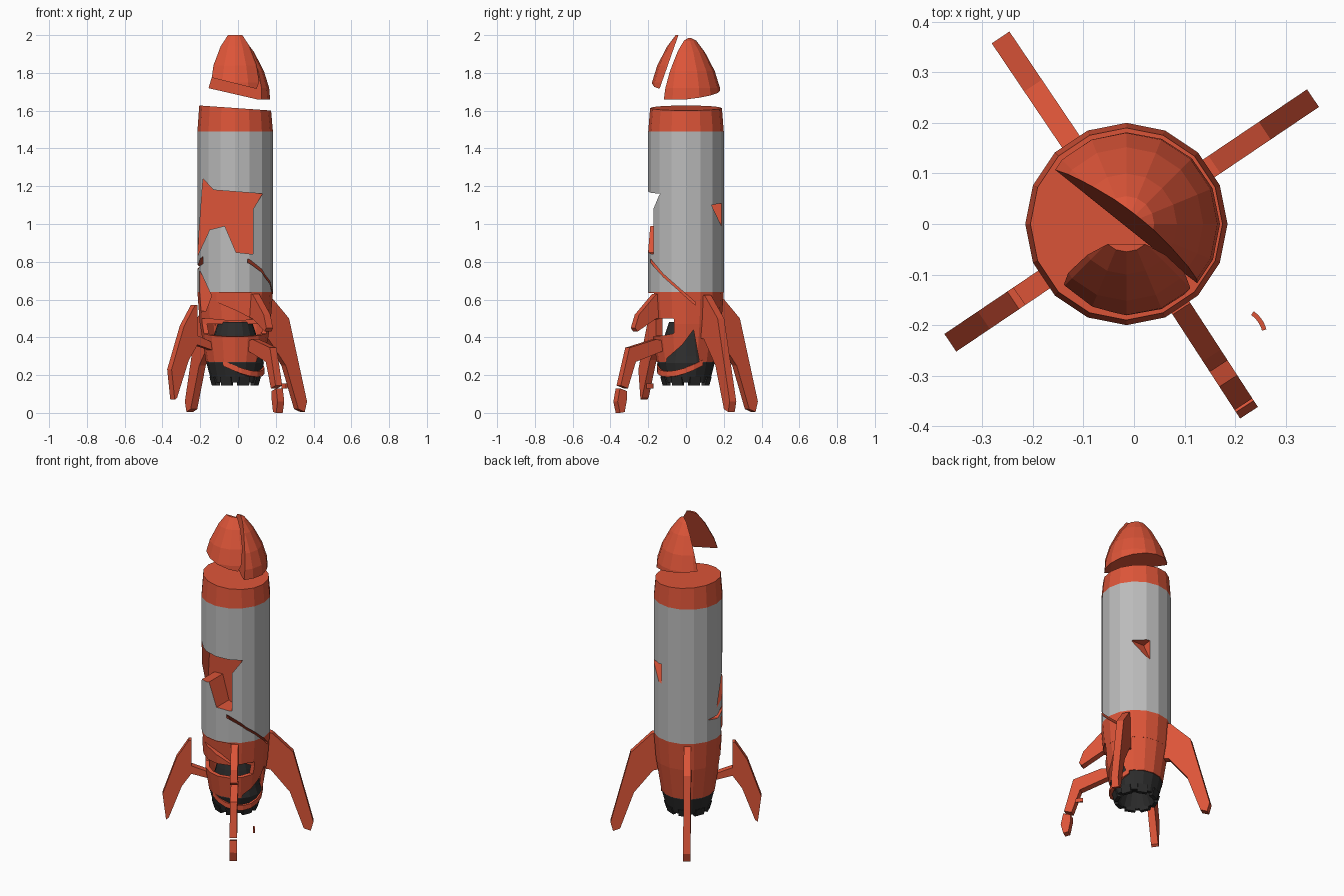
import bpy, bmesh, math
from mathutils import Vector

if "Cube" in bpy.data.objects:
    bpy.data.objects.remove(bpy.data.objects["Cube"])

CX = -0.015
SIDES = 16


def material(name, colour):
    m = bpy.data.materials.new(name)
    m.diffuse_color = (*colour, 1)
    m.use_nodes = True
    m.node_tree.nodes["Principled BSDF"].inputs["Base Color"].default_value = m.diffuse_color
    return m


MATS = [material("grey", (0.5, 0.5, 0.5)),
        material("orange", (0.72, 0.09, 0.04)),
        material("black", (0.025, 0.025, 0.025))]
GREY, ORANGE, BLACK = 0, 1, 2


def finish(name, bm):
    bmesh.ops.recalc_face_normals(bm, faces=bm.faces[:])
    me = bpy.data.meshes.new(name)
    bm.to_mesh(me)
    bm.free()
    for m in MATS:
        me.materials.append(m)
    ob = bpy.data.objects.new(name, me)
    bpy.context.collection.objects.link(ob)
    return ob


def lathe(profile, mats, closed=False):
    """Spin an (r, z) profile; mats gives the material of each band."""
    bm = bmesh.new()
    rings = []
    for r, z in profile:
        if r == 0:
            rings.append([bm.verts.new((CX, 0, z))] * SIDES)
        else:
            rings.append([bm.verts.new((CX + r * math.cos(i * math.tau / SIDES),
                                        r * math.sin(i * math.tau / SIDES), z))
                          for i in range(SIDES)])
    n = len(rings)
    for k in range(n if closed else n - 1):
        a, b = rings[k], rings[(k + 1) % n]
        for i in range(SIDES):
            j = (i + 1) % SIDES
            f = bm.faces.new(list(dict.fromkeys([a[i], a[j], b[j], b[i]])))
            f.material_index = mats[k % len(mats)]
    return bm


def prism(name, place, pts, mat=ORANGE):
    """Solid between two copies of an outline; place(u, v, side) gives the point."""
    bm = bmesh.new()
    a, b = [[bm.verts.new(place(u, v, s)) for u, v in pts] for s in (0, 1)]
    bm.faces.new(a)
    bm.faces.new(b[::-1])
    for i in range(len(pts)):
        j = (i + 1) % len(pts)
        bm.faces.new((a[i], a[j], b[j], b[i]))
    for f in bm.faces:
        f.material_index = mat
    return finish(name, bm)


def cut(ob, cutter):
    cutter.hide_render = True
    mod = ob.modifiers.new("break", 'BOOLEAN')
    mod.operation = 'DIFFERENCE'
    mod.solver = 'EXACT'
    mod.object = cutter
    bpy.context.view_layer.objects.active = ob
    bpy.ops.object.modifier_apply(modifier=mod.name)
    bpy.data.objects.remove(cutter)


def from_side(x0, x1):
    return lambda u, v, s: (x1 if s else x0, u, v)


def from_front(depth):
    return lambda u, v, s: (u, depth(u, v) if s else -0.32, v)


# Hull: solid grey drum with orange bands and a tilted top
bm = lathe([(0, .47), (.187, .47), (.2, .64), (.2, 1.49), (.19, 1.613), (0, 1.613)],
           [ORANGE, ORANGE, GREY, ORANGE, ORANGE])
for v in bm.verts:
    if v.co.z > 1.6:
        v.co.z -= 0.07 * v.co.x
hull = finish("hull", bm)

# Big broken-out area on the front
cut(hull, prism("front_break", from_front(lambda x, z: -0.08 - 0.39 * x),
                [(-.185, 1.24), (-.13, 1.18), (.13, 1.16), (.08, 1.08), (.08, .84),
                 (-.01, .85), (-.07, .99), (-.15, .97), (-.215, .83)]))
# Chipped lower left corner and lower front edge
cut(hull, prism("corner_break", from_front(lambda x, z: -0.06),
                [(-.25, .78), (-.2, .75), (-.14, .62), (-.17, .54), (-.25, .54)]))
cut(hull, prism("front_chip", from_front(lambda x, z: -0.17 + (.64 - z) * .1),
                [(-.16, .635), (.1, .635), (.15, .46), (0, .54), (-.14, .6)]))
# Diagonal crack on the right, notch at the back right, slit on the left
cut(hull, prism("crack", from_side(.05, .3),
                [(-.22, .855), (-.12, .735), (.05, .585), (.05, .57), (-.12, .72), (-.22, .83)]))
cut(hull, prism("back_notch", from_side(.04, .3), [(.135, 1.1), (.24, 1.12), (.24, .88)]))
cut(hull, prism("left_slit", from_side(-.3, -.185),
                [(.07, .775), (-.02, .76), (-.1, .79), (-.1, .83), (-.02, .785)]))
# Raised underside at the front
cut(hull, prism("underside_break", from_side(-.3, .3),
                [(-.3, .44), (-.3, .47), (-.12, .5), (-.065, .5), (-.06, .44)]))

# Skirt: thick shell, torn open at the front and right
skirt = finish("skirt", lathe([(.187, .475), (.155, .27), (.135, .27), (.162, .475)],
                              [ORANGE], True))
cut(skirt, prism("skirt_gap", from_side(-.3, .3),
                 [(-.3, .39), (-.12, .41), (-.065, .42), (-.06, .52), (-.3, .52)]))
cut(skirt, prism("skirt_hole", from_side(.03, .3),
                 [(-.12, .22), (-.1, .29), (-.02, .36), (.04, .44), (.08, .22)]))

# Engine bell with toothed rim
finish("engine_bell", lathe([(0, .48), (.09, .48), (.11, .42), (.14, .3), (.152, .265),
                             (.125, .16), (.105, .16), (.07, .25), (0, .25)], [BLACK]))


def radial(angle, half):
    c, s = math.cos(math.radians(angle)), math.sin(math.radians(angle))
    return lambda r, z, k: (CX + r * c - (half if k else -half) * s,
                            r * s + (half if k else -half) * c, z)


for i in range(8):
    prism("engine_tooth", radial(i * 45 + 22.5, .03),
          [(.1, .145), (.121, .145), (.135, .19), (.1, .19)], BLACK)

# Fins: two whole, two broken
WHOLE = [(.17, .63), (.21, .62), (.33, .50), (.445, .06), (.43, .005), (.39, .02),
         (.31, .25), (.2, .39), (.15, .4)]
SNAPPED = [(.255, .57), (.27, .57), (.34, .46), (.42, .23), (.40, .07), (.385, .08),
           (.31, .28), (.255, .36), (.15, .33), (.15, .37), (.255, .41)]
UPPER = [(.15, .63), (.2, .63), (.31, .52), (.335, .45), (.32, .43), (.2, .5), (.15, .5)]
LOWER = [(.15, .38), (.2, .39), (.37, .345), (.425, .145), (.38, .13), (.33, .27), (.15, .33)]
TIP = [(.385, .115), (.43, .13), (.445, .06), (.43, 0), (.40, .005), (.385, .08)]
for name, angle, pts in [("fin_back_right", 34, WHOLE), ("fin_back_left", 124, WHOLE),
                         ("fin_front_left", 214, SNAPPED), ("fin_upper_piece", -57, UPPER),
                         ("fin_lower_piece", -57, LOWER), ("fin_tip_piece", -57, TIP)]:
    prism(name, radial(angle, .021), pts)


# Curved strips: torn skirt edge and a loose shard
def strip(name, centre, r0, r1, z, h, a0, a1, sag):
    n = 8
    bm = bmesh.new()
    rows = []
    for i in range(n + 1):
        t = i / n
        a = math.radians(a0 + (a1 - a0) * t)
        zz = z - sag * math.sin(math.pi * t)
        rows.append([bm.verts.new((centre[0] + r * math.cos(a), centre[1] + r * math.sin(a), q))
                     for r, q in ((r0, zz), (r1, zz), (r1, zz + h), (r0, zz + h))])
    for p, q in zip(rows, rows[1:]):
        for k in range(4):
            bm.faces.new((p[k], p[(k + 1) % 4], q[(k + 1) % 4], q[k]))
    bm.faces.new(rows[0])
    bm.faces.new(rows[-1][::-1])
    for f in bm.faces:
        f.material_index = ORANGE
    finish(name, bm)


strip("torn_skirt_edge", (CX, 0), .135, .155, .25, .03, -115, 35, .06)
strip("loose_shard", (.2, -.225), .055, .064, .13, .025, 15, 55, 0)

# Nose: one cone profile split into two floating pieces
NOSE = [(0, 1.66), (.185, 1.66), (.18, 1.72), (.152, 1.81), (.1, 1.91), (.055, 1.97), (0, 2.0)]


def nose_piece(name, planes, lift=0):
    bm = lathe([(r, z + lift) for r, z in NOSE], [ORANGE])
    for co, no in planes:
        bmesh.ops.bisect_plane(bm, geom=bm.verts[:] + bm.edges[:] + bm.faces[:],
                               plane_co=co, plane_no=Vector(no), clear_outer=True)
        bmesh.ops.holes_fill(bm, edges=[e for e in bm.edges if e.is_boundary])
    for f in bm.faces:
        f.material_index = ORANGE
    finish(name, bm)


nose_piece("nose_back_piece", [((-.01, .03, 2), (-.61, -.79, .1)),
                               ((0, 0, 1.685), (-.15, .1, -1))])
nose_piece("nose_front_piece", [((0, -.04, 2), (0, .27, -.095)),
                                ((0, -.16, 1.74), (-.25, 0, -1)),
                                ((0, 0, 2), (0, 0, 1))], .03)
